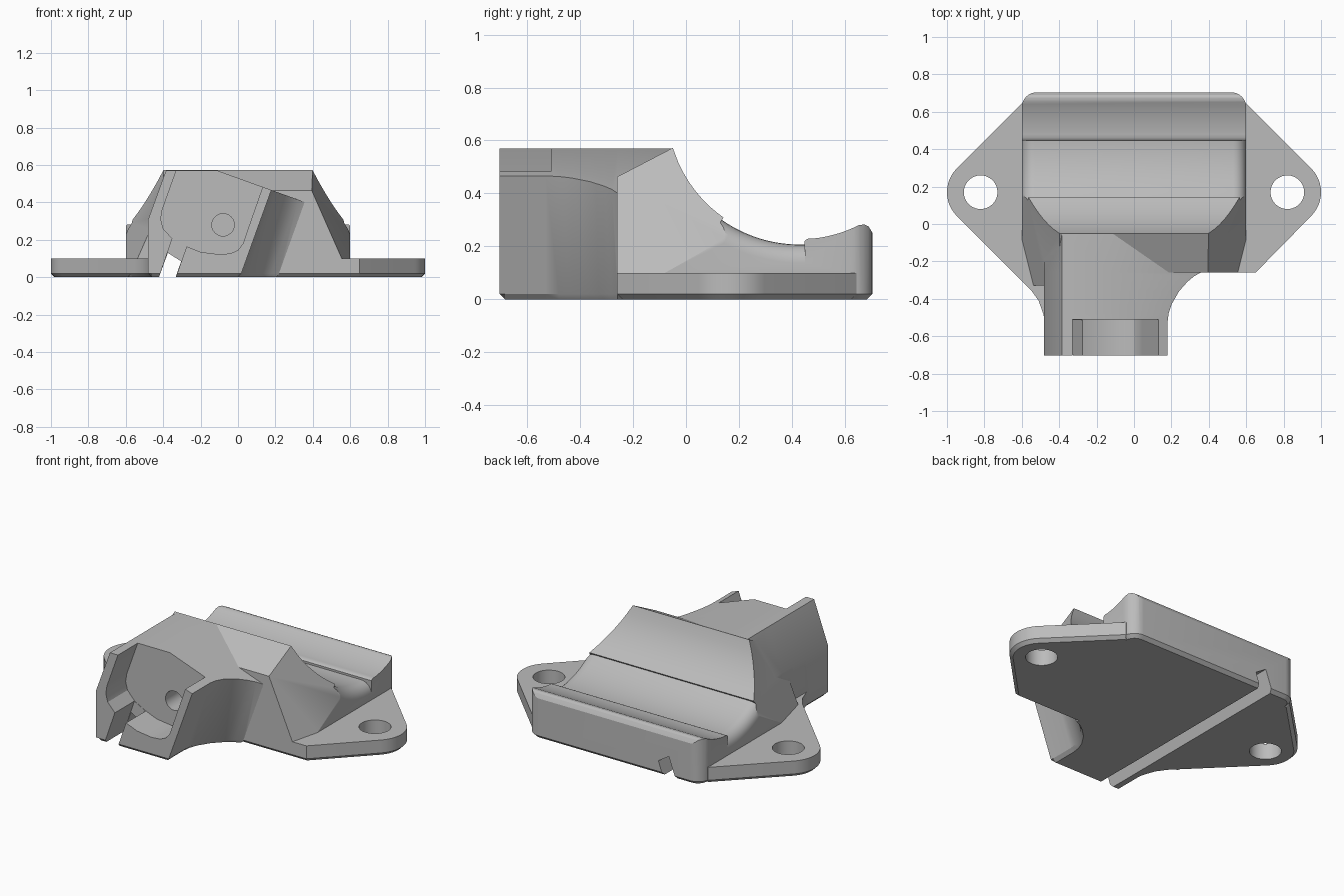
import bpy, bmesh
from math import sin, cos, radians, sqrt
from mathutils import Matrix, Vector

cube = bpy.data.objects.get("Cube")
if cube:
    bpy.data.objects.remove(cube)

TILT = 0.36                    # sideways lean of the front socket
AXIS_Y, AXIS_Z = 0.43, 0.72    # centre line of the saddle curve
grey = bpy.data.materials.new("plain_grey")
grey.use_nodes = True
grey.diffuse_color = (0.5, 0.5, 0.5, 1)
grey.node_tree.nodes["Principled BSDF"].inputs["Base Color"].default_value = (0.5, 0.5, 0.5, 1)


def arc(cx, cy, r, a0, a1, n=12):
    """Points on an arc, angles in degrees."""
    angles = [radians(a0 + (a1 - a0) * i / n) for i in range(n + 1)]
    return [(cx + r * cos(a), cy + r * sin(a)) for a in angles]


def finish(bm, name):
    """Turn the solid outward and make it an object."""
    bmesh.ops.recalc_face_normals(bm, faces=bm.faces)
    if bm.calc_volume(signed=True) < 0:
        bmesh.ops.reverse_faces(bm, faces=bm.faces)
    mesh = bpy.data.meshes.new(name)
    bm.to_mesh(mesh)
    bm.free()
    mesh.materials.append(grey)
    obj = bpy.data.objects.new(name, mesh)
    bpy.context.collection.objects.link(obj)
    return obj


def loft(name, sections, chamfer=0):
    """Closed solid through a row of matching sections, foot edges chamfered."""
    bm = bmesh.new()
    rings = [[bm.verts.new(p) for p in section] for section in sections]
    for near, far in zip(rings, rings[1:]):
        for i in range(len(near)):
            bm.faces.new((near[i - 1], near[i], far[i], far[i - 1]))
    bm.faces.new(rings[0])
    bm.faces.new(rings[-1])
    if chamfer:
        bmesh.ops.recalc_face_normals(bm, faces=bm.faces)
        foot = [e for e in bm.edges if all(abs(v.co.z) < 1e-5 for v in e.verts)]
        bmesh.ops.bevel(bm, geom=foot, offset=chamfer, segments=1, affect="EDGES")
    return finish(bm, name)


def prism(name, outline, low, high, axis="z", chamfer=0):
    """Extrude an outline along an axis."""
    place = {"z": lambda u, v, w: (u, v, w),
             "y": lambda u, v, w: (u, w, v),
             "x": lambda u, v, w: (w, u, v)}[axis]
    return loft(name, [[place(u, v, w) for u, v in outline] for w in (low, high)], chamfer)


def half_space(point, normal):
    """Large cube filling the side of a plane that the normal points to."""
    n = Vector(normal).normalized()
    turn = n.to_track_quat("Z", "Y").to_matrix().to_4x4()
    bm = bmesh.new()
    bmesh.ops.create_cube(bm, size=3, matrix=Matrix.Translation(Vector(point) + n * 1.5) @ turn)
    return finish(bm, "trim_cutter")


def combine(target, tool, operation):
    """Apply a boolean and discard the tool."""
    mod = target.modifiers.new(operation, "BOOLEAN")
    mod.operation, mod.object, mod.solver = operation, tool, "EXACT"
    bpy.context.view_layer.objects.active = target
    bpy.ops.object.modifier_apply(modifier=mod.name)
    bpy.data.objects.remove(tool)


def span(y0, y1, r, n):
    """Points along the saddle curve between two depths."""
    ys = [y0 + (y1 - y0) * i / n for i in range(n + 1)]
    return [(y, AXIS_Z - sqrt(r * r - (y - AXIS_Y) ** 2)) for y in ys]


# Flange with a round lobe on each side
flange = prism("flange", arc(0.82, 0.17, 0.18, -45, 45)
               + [(0.6, 0.644), (-0.6, 0.644)]
               + arc(-0.82, 0.17, 0.18, 135, 225)
               + [(-0.55, -0.354), (-0.51, -0.41), (-0.485, -0.48), (-0.47, -0.55),
                  (-0.1, -0.5), (0.1, -0.26), (0.65, -0.26)],
               0, 0.1, chamfer=0.02)

# Main block: sloped flanks and a front-sloping roof
block = prism("cradle_block", [(0.6, -0.26)] + arc(0.52, 0.624, 0.08, 0, 90, 8)
              + arc(-0.52, 0.624, 0.08, 90, 180, 8)
              + [(-0.6, -0.33), (-0.4, -0.33), (-0.3, -0.26)],
              0, 0.572, chamfer=0.02)
for point, normal in [((0.664, 0, 0), (1, -0.25, 0.442)),
                      ((-0.664, 0, 0), (-1, -0.25, 0.442)),
                      ((0, -0.05, 0.572), (0, -0.52, 1))]:
    combine(block, half_space(point, normal), "DIFFERENCE")

# Concave saddle with a rounded ridge along the back
profile = (span(-0.05, 0.445, 0.502, 24) + [(0.452, 0.224), (0.462, 0.229)]
           + span(0.48, 0.655, 0.493, 8)
           + [(0.675, 0.282), (0.69, 0.275), (0.698, 0.262), (0.71, 0.24),
              (0.8, 0.24), (0.8, 0.8), (-0.05, 0.8)])
combine(block, prism("saddle_cutter", profile, -0.8, 0.8, "x"), "DIFFERENCE")

# Valley behind the raised pad, its ends rolling over the flanks
DEEP, ROLL = 0.513, 0.07
section = ([(-0.66, 0.1), (-0.66, DEEP + ROLL)]
           + arc(-0.53, DEEP + ROLL, ROLL, 180, 270, 6)
           + arc(0.53, DEEP + ROLL, ROLL, 270, 360, 6)
           + [(0.66, DEEP + ROLL), (0.66, 0.1)])
turns = [radians(-35 + 37 * i / 20) for i in range(21)]
valley = loft("valley_cutter", [[(x, AXIS_Y + r * sin(a), AXIS_Z - r * cos(a))
                                 for x, r in section] for a in turns])
combine(block, valley, "DIFFERENCE")


# Leaning front socket, its right wall flaring out to meet the block
def socket_section(y, right, foot=0):
    roof_x = (right + TILT * 0.1 - TILT ** 2 * 0.11) / (1 + TILT ** 2)
    toe = right - TILT * 0.45
    return [(x, y, z) for x, z in [
        (-0.46, foot), (-0.48, 0.02), (-0.48, 0.31), (-0.385, 0.57), (-0.11, 0.57),
        (roof_x, 0.57 - TILT * (roof_x + 0.11)), (toe, 0.02), (toe - 0.02, foot)]]


flare = [(-0.53, 0.18), (-0.48, 0.187), (-0.43, 0.205), (-0.36, 0.25), (-0.31, 0.3),
         (-0.28, 0.34), (-0.258, 0.385), (-0.052, 0.3)]
socket = loft("front_socket", [socket_section(-0.704, 0.18, 0.02), socket_section(-0.684, 0.18)]
              + [socket_section(y, right) for y, right in flare])

for part in (block, socket):
    combine(flange, part, "UNION")

# Socket pocket, its slot, the long groove beneath and the round holes
cutters = [
    prism("pocket_cutter", [(-0.312, 0.62), (-0.405, 0.36), (-0.413, 0.31), (-0.4, 0.26),
                            (-0.35, 0.205), (-0.28, 0.167), (-0.2, 0.135), (-0.1, 0.122),
                            (-0.04, 0.127), (0, 0.145), (0.027, 0.18), (0.045, 0.235),
                            (0.18, 0.62)], -0.8, -0.51, "y"),
    prism("slot_cutter", [(-0.44, -0.05), (-0.35, -0.05), (-0.262, 0.2), (-0.343, 0.23)],
          -0.8, -0.512, "y"),
    prism("groove_cutter", [(-0.441, -0.05), (-0.351, -0.05), (-0.304, 0.085), (-0.375, 0.13)],
          -0.81, 0.8, "y"),
    prism("pin_hole_cutter", arc(-0.08, 0.28, 0.06, 0, 345, 23), -0.7, -0.25, "y"),
]
cutters += [prism("bolt_hole_cutter", arc(s * 0.82, 0.17, 0.09, 0, 350, 35), -0.1, 0.2)
            for s in (1, -1)]
for cutter in cutters:
    combine(flange, cutter, "DIFFERENCE")

flange.name = "mounting_bracket"
bpy.ops.object.select_all(action="DESELECT")
flange.select_set(True)
bpy.context.view_layer.objects.active = flange
bpy.ops.object.shade_smooth_by_angle(angle=radians(25))
